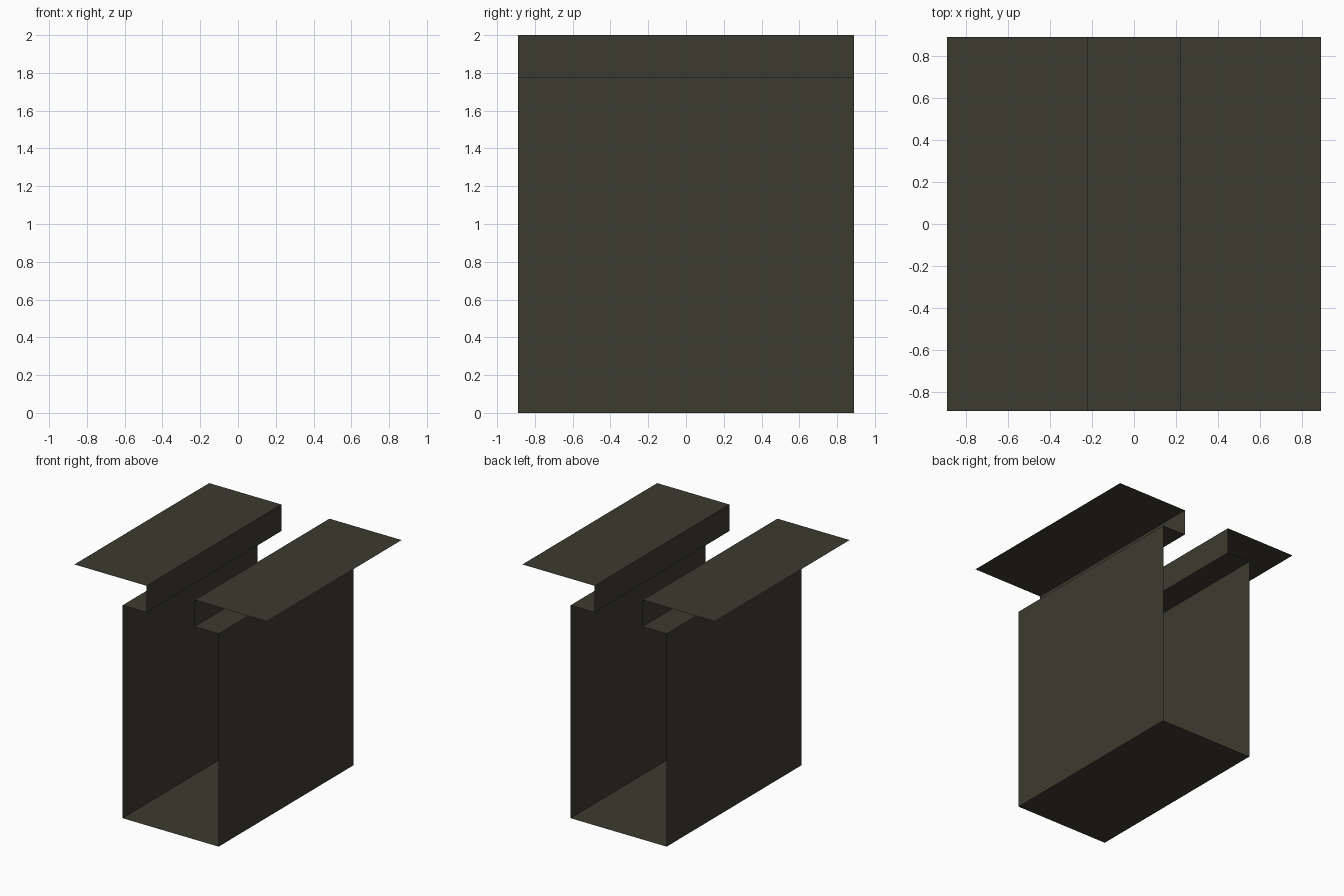
import bpy, bmesh

if "Cube" in bpy.data.objects:
    bpy.data.objects.remove(bpy.data.objects["Cube"])

HALF_LEN = 0.889      # half length along y

# Single flat colour
mat = bpy.data.materials.new("dark olive metal")
mat.diffuse_color = (0.046, 0.044, 0.029, 1.0)
mat.use_nodes = True
mat.node_tree.nodes["Principled BSDF"].inputs["Base Color"].default_value = mat.diffuse_color


def sheet(name, profile):
    """Thin sheet: an open x-z profile swept along y."""
    bm = bmesh.new()
    verts = [bm.verts.new((x, -HALF_LEN, z)) for x, z in profile]
    edges = [bm.edges.new(pair) for pair in zip(verts, verts[1:])]
    new = bmesh.ops.extrude_edge_only(bm, edges=edges)["geom"]
    moved = [v for v in new if isinstance(v, bmesh.types.BMVert)]
    bmesh.ops.translate(bm, verts=moved, vec=(0, 2 * HALF_LEN, 0))
    bmesh.ops.recalc_face_normals(bm, faces=bm.faces)
    # Make the normals face up / outward from the channel
    top = max(bm.faces, key=lambda f: f.calc_center_median().z)
    if top.normal.z < -0.5:
        bmesh.ops.reverse_faces(bm, faces=bm.faces)
    mesh = bpy.data.meshes.new(name)
    bm.to_mesh(mesh)
    bm.free()
    mesh.materials.append(mat)
    obj = bpy.data.objects.new(name, mesh)
    bpy.context.collection.objects.link(obj)
    return obj


# One side: floor centre, wall, inward lip, neck, outward flange
right = [(0.444, 0), (0.444, 1.778), (0.222, 1.778), (0.222, 2), (0.889, 2)]
left = [(-x, z) for x, z in reversed(right)]
sheet("slotted_channel", left + right)
